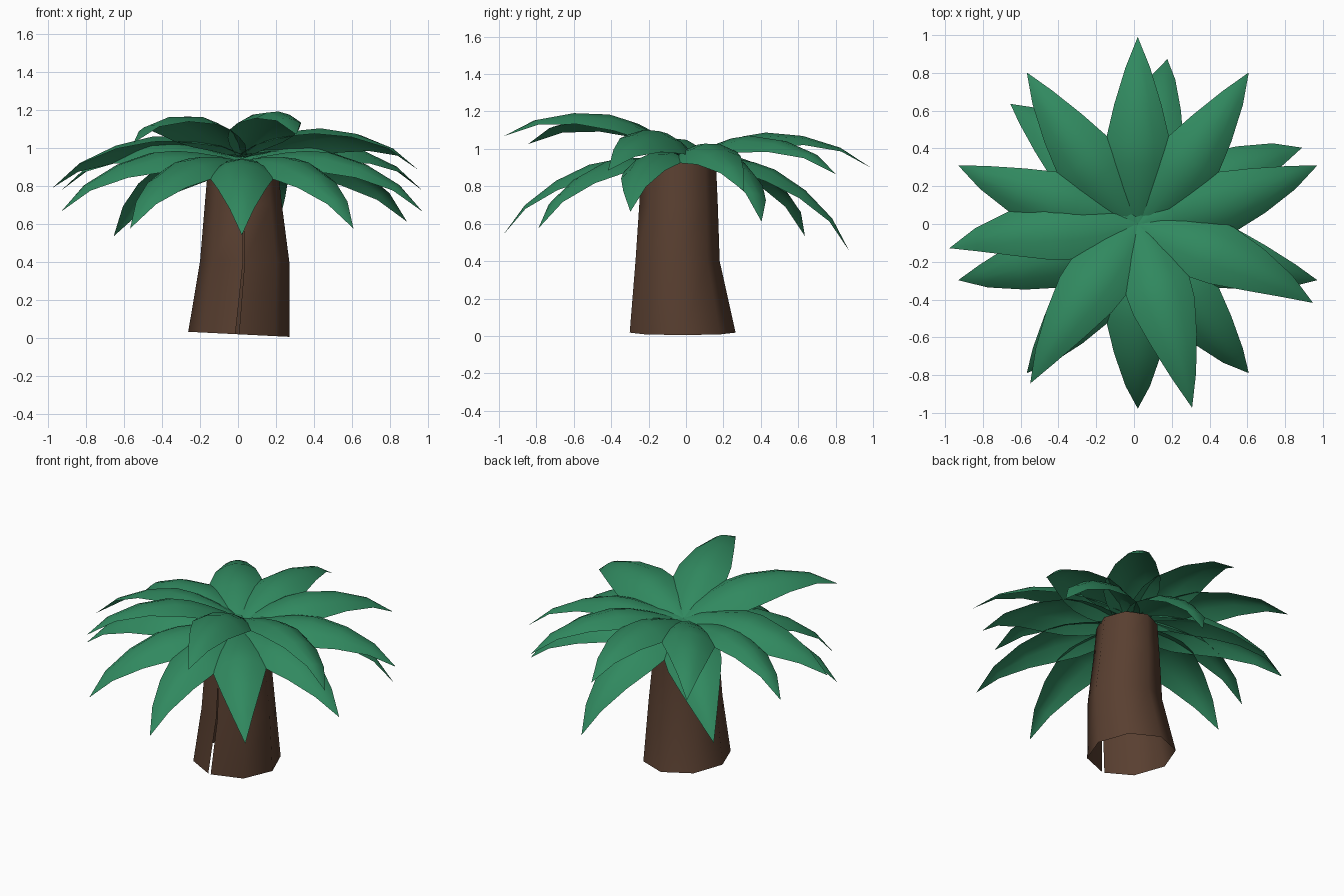
import bpy, bmesh
from math import sin, cos, radians, pi
from mathutils import Matrix, Vector

cube = bpy.data.objects.get("Cube")
if cube:
    bpy.data.objects.remove(cube, do_unlink=True)


def make_material(name, colour):
    mat = bpy.data.materials.new(name)
    mat.use_nodes = True
    mat.diffuse_color = (*colour, 1)
    bsdf = next(n for n in mat.node_tree.nodes if n.type == 'BSDF_PRINCIPLED')
    bsdf.inputs["Base Color"].default_value = (*colour, 1)
    bsdf.inputs["Roughness"].default_value = 0.9
    return mat


leaf_green = make_material("leaf green", (0.03, 0.25, 0.115))
bark_brown = make_material("bark brown", (0.10, 0.05, 0.03))


def grid_object(name, rows, mat, matrix=None):
    """Skin rows of points into one smooth sheet."""
    bm = bmesh.new()
    verts = [[bm.verts.new(p) for p in row] for row in rows]
    for a, b in zip(verts, verts[1:]):
        for i in range(len(a) - 1):
            bm.faces.new((a[i], a[i + 1], b[i + 1], b[i]))
    bmesh.ops.remove_doubles(bm, verts=bm.verts, dist=0.0005)
    for f in bm.faces:
        f.smooth = True
    if matrix:
        bm.transform(matrix)
    mesh = bpy.data.meshes.new(name)
    bm.to_mesh(mesh)
    bm.free()
    mesh.materials.append(mat)
    obj = bpy.data.objects.new(name, mesh)
    bpy.context.collection.objects.link(obj)
    return obj


# Leaf: distance from the hub, ridge height, half width, drop of the edges
LEAF = [(0, 0, .03, .005), (.11, .04, .10, .03), (.24, .068, .15, .06),
        (.36, .085, .176, .075), (.48, .083, .17, .075), (.67, .03, .125, .05),
        (.857, -.068, .065, .02), (1, -.204, 0, 0)]
ACROSS = (1, .5, 0, -.5, -1)


def leaf_crown(name, count, first_angle, tilt, hub):
    rows = [[(r, -w * u, z - drop * u * u) for u in ACROSS]
            for r, z, w, drop in LEAF]
    place = Matrix.Translation(hub) @ Matrix.Rotation(radians(tilt), 4, 'X')
    for i in range(count):
        turn = Matrix.Rotation(radians(first_angle) + 2 * pi * i / count, 4, 'Z')
        grid_object(f"{name}_{i + 1}", rows, leaf_green, place @ turn)


leaf_crown("lower_leaf", 10, 90, 10.3, Vector((.02, -.03, .92)))
leaf_crown("upper_leaf", 7, 81, -18.4, Vector((.02, 0, .96)))

# Trunk: an open eight-sided bark tube with a slit up the front
# height, centre x and y, radius x and y, slit in degrees
TRUNK = [(0, .005, -.018, .267, .283, 4), (.4, .035, -.045, .235, .225, 2),
         (.7, .028, -.04, .203, .21, 0), (.93, .025, -.038, .18, .198, 0)]
rows = []
for z, cx, cy, rx, ry, slit in TRUNK:
    row = []
    for k in range(9):
        a = radians(-90 + 45 * k - (slit if k == 8 else 0))
        x, y = cx + rx * cos(a), cy + ry * sin(a)
        row.append((x, y, z if z else .018 - .05 * x))
    rows.append(row)
grid_object("trunk", rows, bark_brown)
